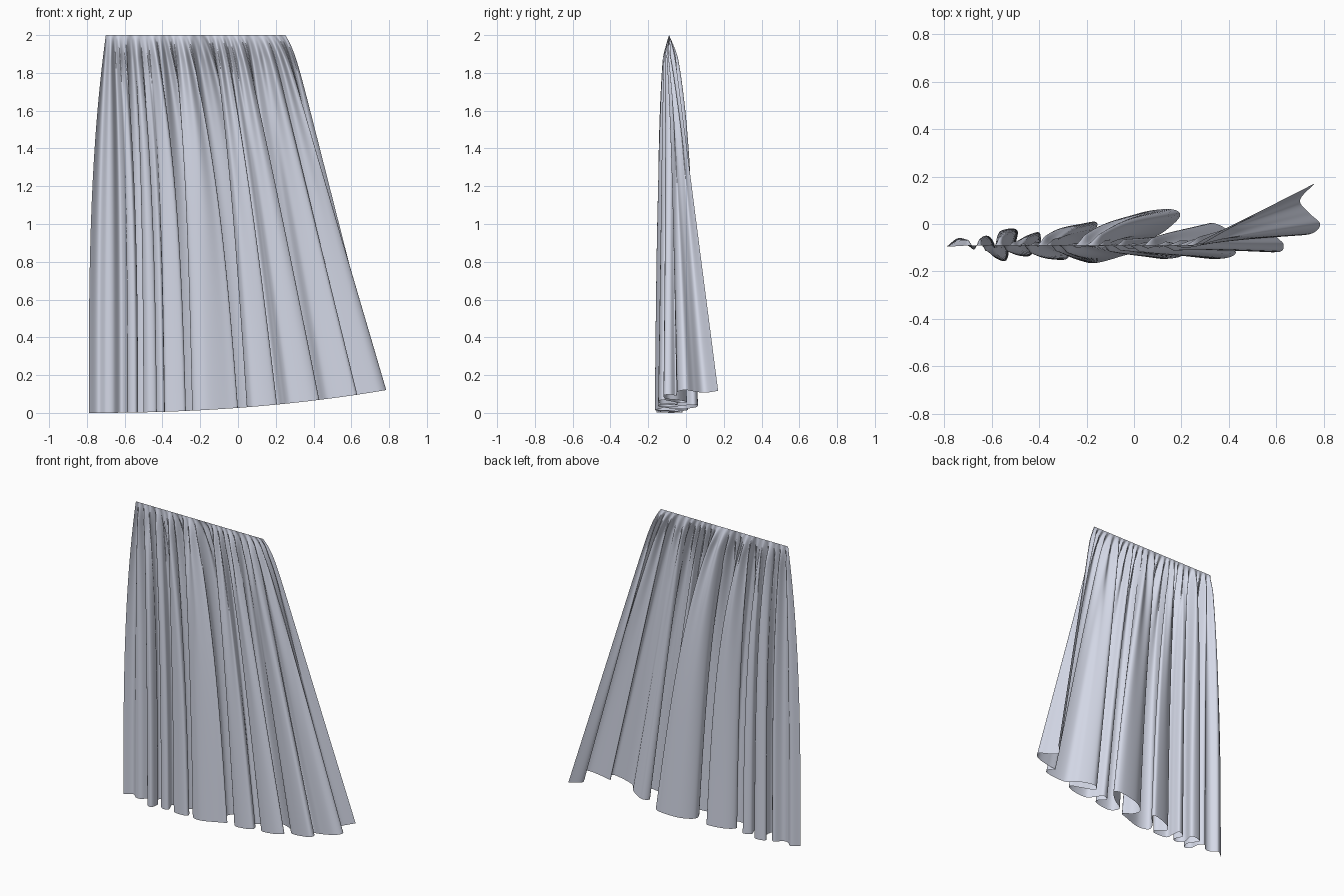
import bpy, bmesh, math
from mathutils import Vector

if "Cube" in bpy.data.objects:
    bpy.data.objects.remove(bpy.data.objects["Cube"])

# Hem of the curtain seen from above (x, y), left to right through every fold
HEM = [(-.79, -.095), (-.74, -.06), (-.70, -.09), (-.66, -.09), (-.62, -.05), (-.59, -.08),
       (-.58, -.14), (-.54, -.155), (-.53, -.10), (-.57, -.04), (-.53, -.02), (-.49, -.03),
       (-.50, -.10), (-.47, -.135), (-.43, -.125), (-.45, -.06), (-.40, -.035), (-.39, -.09),
       (-.38, -.14), (-.29, -.15), (-.28, -.12), (-.33, -.07), (-.28, -.02), (-.17, .01),
       (-.16, -.02), (-.22, -.08), (-.24, -.14), (-.17, -.165), (-.05, -.135), (.0, -.115),
       (-.05, -.07), (-.06, -.01), (.02, .045), (.15, .063), (.195, .035), (.13, -.03),
       (.05, -.08), (.07, -.135), (.13, -.147), (.20, -.135), (.20, -.10), (.17, -.06),
       (.21, -.045), (.24, -.09), (.28, -.14), (.38, -.145), (.43, -.12), (.37, -.08),
       (.29, -.03), (.33, .005), (.42, -.04), (.48, -.105), (.61, -.118), (.63, -.085),
       (.60, -.05), (.66, -.05), (.75, -.04), (.785, 0), (.74, .045), (.70, .10), (.76, .17)]
COLS, ROWS, PLEATS = 600, 60, 23
TOP_Y = -.09


def spline(points, per=16):
    """Smooth curve through all points."""
    p = [Vector(q) for q in points]
    p = [2 * p[0] - p[1]] + p + [2 * p[-1] - p[-2]]
    out = []
    for a, b, c, d in zip(p, p[1:], p[2:], p[3:]):
        for k in range(per):
            t = k / per
            out.append(.5 * (2 * b + (c - a) * t + (2 * a - 5 * b + 4 * c - d) * t * t
                             + (3 * b - a - 3 * c + d) * t ** 3))
    return out + [p[-2]]


def resample(pts, n):
    """Evenly spaced points along a polyline."""
    dist = [0]
    for a, b in zip(pts, pts[1:]):
        dist.append(dist[-1] + (b - a).length)
    out, k = [], 0
    for i in range(n + 1):
        d = dist[-1] * i / n
        while k < len(pts) - 2 and dist[k + 1] < d:
            k += 1
        out.append(pts[k].lerp(pts[k + 1], (d - dist[k]) / (dist[k + 1] - dist[k])))
    return out


def mix(a, b, t):
    return a + (b - a) * t


# Cloth sheet lofted from the straight gathered top down to the folded hem
hem = resample(spline(HEM), COLS)
bm = bmesh.new()
grid = []
for j in range(ROWS + 1):
    s = (j / ROWS) ** 1.5
    sweep = s + .06 * (1 - math.exp(-25 * s)) * (1 - s)
    row = []
    for i, h in enumerate(hem):
        u = i / COLS
        fx = mix(1 - (1 - s) ** 3, sweep, min(1, u * 1.3))
        fy = mix(1 - (1 - s) ** 5, sweep, u ** 1.5)
        # gathers below the heading, fading out towards the hem
        phase = math.tau * PLEATS * u + 1.2 * math.sin(19 * u)
        gather = .022 * min(1, s / .06) * math.exp(-2.6 * s) * (1 - s) * math.sin(phase)
        hem_z = .12 * max(0, (h.x + .79) / 1.57) ** 2.2
        row.append(bm.verts.new((mix(mix(-.70, .25, u), h.x, fx),
                                 mix(TOP_Y, h.y, fy) + gather,
                                 mix(2, hem_z, s))))
    grid.append(row)
for a, b in zip(grid, grid[1:]):
    for i in range(COLS):
        bm.faces.new((a[i], b[i], b[i + 1], a[i + 1]))
mesh = bpy.data.meshes.new("curtain")
bm.to_mesh(mesh)
bm.free()
mesh.shade_smooth()

# Pale blue-grey cloth
cloth = bpy.data.materials.new("cloth")
cloth.diffuse_color = (.66, .69, .80, 1)
cloth.use_nodes = True
cloth.node_tree.nodes["Principled BSDF"].inputs["Base Color"].default_value = cloth.diffuse_color
mesh.materials.append(cloth)
curtain = bpy.data.objects.new("curtain", mesh)
bpy.context.collection.objects.link(curtain)
